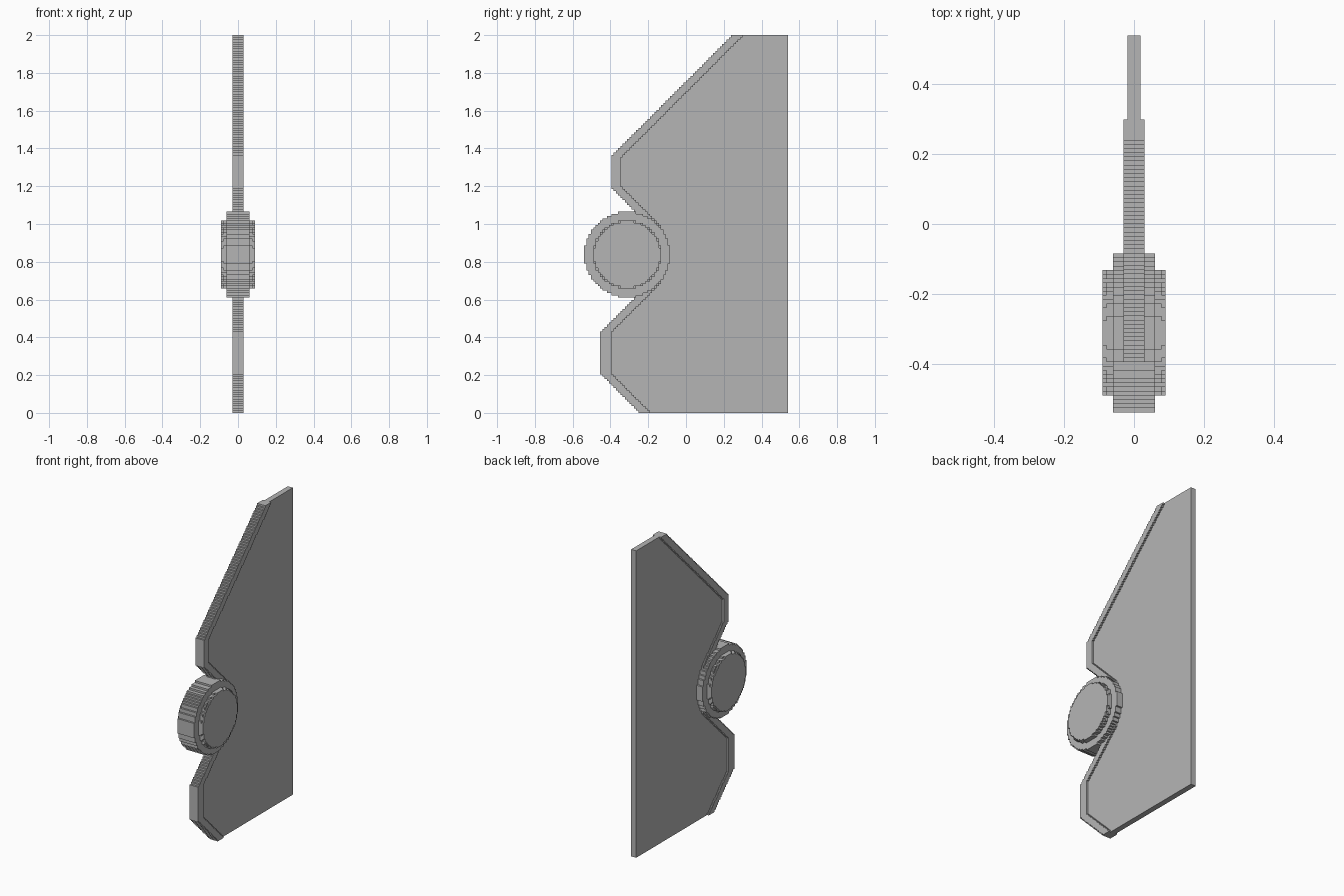
import bpy, bmesh, math

if "Cube" in bpy.data.objects:
    bpy.data.objects.remove(bpy.data.objects["Cube"])

ROWS = 167
U = 2 / ROWS                      # size of one stair step
WHEEL_Y, WHEEL_Z = -26, 70        # wheel centre, in steps

grey = bpy.data.materials.new("light_grey")
grey.use_nodes = True
grey.diffuse_color = (0.46, 0.46, 0.46, 1)
grey.node_tree.nodes["Principled BSDF"].inputs["Base Color"].default_value = (0.46, 0.46, 0.46, 1)


def edge(points):
    """Function giving y for a height z along a polyline of (y, z) points."""
    def y_at(z):
        for (ya, za), (yb, zb) in zip(points, points[1:]):
            if za <= z <= zb:
                return round((ya + (yb - ya) * (z - za) / (zb - za)) / U)
        return round(points[-1][0] / U)
    return y_at


def arc(radius, side):
    """Function giving the y of a circle's front or back side."""
    def y_at(z):
        d = z / U - WHEEL_Z
        return WHEEL_Y + side * round(math.sqrt(max(radius * radius - d * d, 0)))
    return y_at


def stair_slab(name, front, back, row0, row1, x0, x1):
    """Extrude along x a profile whose front and back edges are stepped by row."""
    def side(y_at):
        pts = []
        for r in range(row0, row1):
            y = y_at((r + 0.5) * U)
            if pts and pts[-1][0] == y:
                pts[-1] = (y, r + 1)          # lengthen a straight run
            else:
                pts += [(y, r), (y, r + 1)]
        return pts
    outline = side(front)[::-1] + side(back)
    bm = bmesh.new()
    face = bm.faces.new([bm.verts.new((x0, y * U, z * U)) for y, z in outline])
    new = bmesh.ops.extrude_face_region(bm, geom=[face])["geom"]
    bmesh.ops.translate(bm, vec=(x1 - x0, 0, 0),
                        verts=[v for v in new if isinstance(v, bmesh.types.BMVert)])
    bmesh.ops.recalc_face_normals(bm, faces=bm.faces)
    mesh = bpy.data.meshes.new(name)
    bm.to_mesh(mesh)
    bm.free()
    mesh.materials.append(grey)
    bpy.context.collection.objects.link(bpy.data.objects.new(name, mesh))


# Flat plate with a notch for the wheel, and its thicker front rim
plate_edge = edge([(-0.19, 0), (-0.40, 0.21), (-0.40, 0.425), (-0.13, 0.695),
                   (-0.13, 0.985), (-0.345, 1.20), (-0.345, 1.355), (0.31, 2)])
rim_edge = edge([(-0.245, 0), (-0.45, 0.205), (-0.45, 0.43), (-0.19, 0.69),
                 (-0.19, 0.99), (-0.39, 1.19), (-0.39, 1.36), (0.25, 2)])
stair_slab("plate", plate_edge, lambda z: 45, 0, ROWS, -0.018, 0.018)
stair_slab("front_rim", rim_edge, plate_edge, 0, ROWS, -0.03, 0.03)


# Wheel with raised hub discs on both sides
def disc(name, radius, x0, x1):
    r = math.ceil(radius)
    stair_slab(name, arc(radius, -1), arc(radius, 1), WHEEL_Z - r, WHEEL_Z + r, x0, x1)


disc("wheel", 19, -0.06, 0.06)
for label, s in (("left", 1), ("right", -1)):
    disc(label + "_hub", 15, s * 0.06, s * 0.078)
    disc(label + "_hub_cap", 14.8, s * 0.078, s * 0.09)
